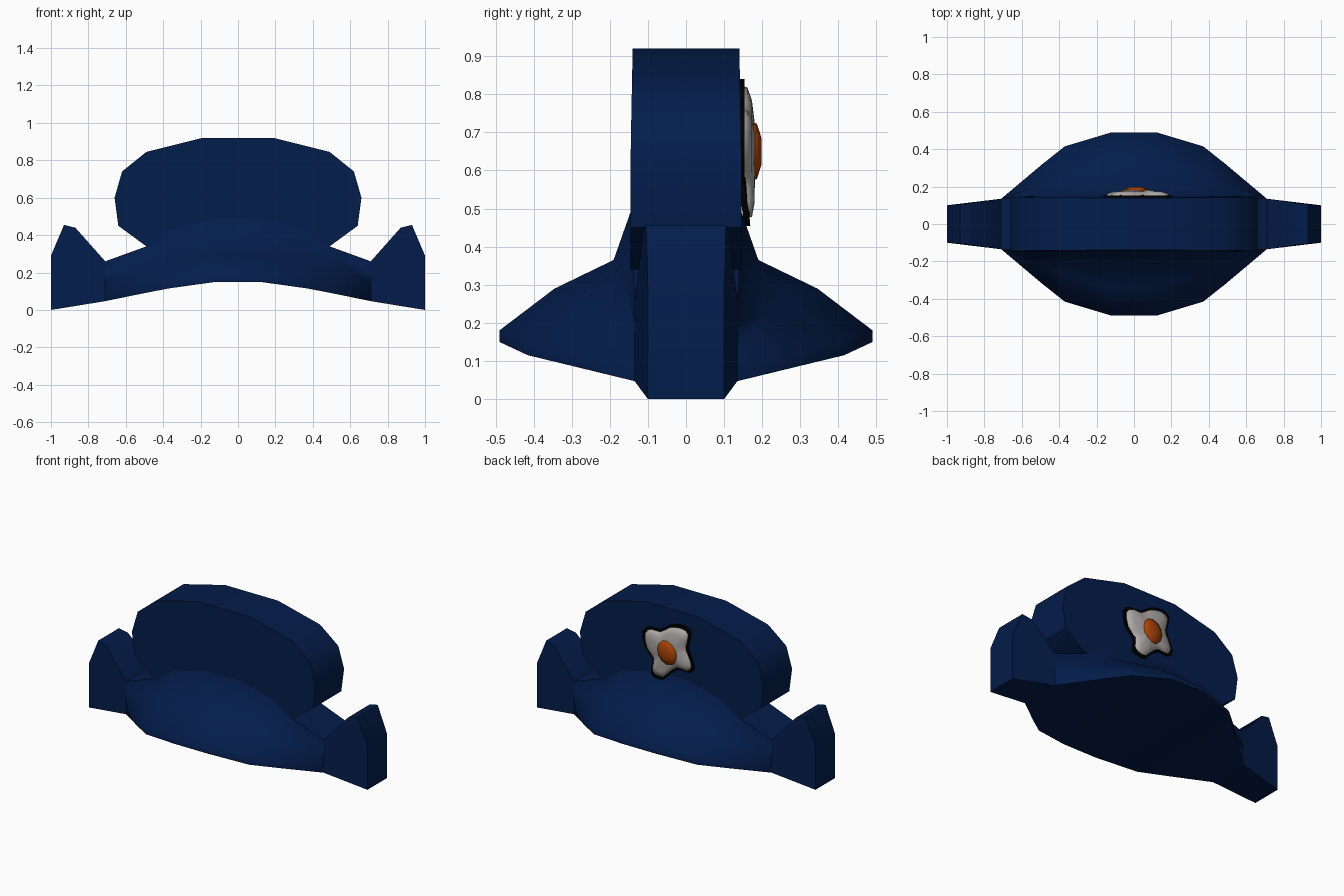
import bpy, bmesh, math

cube = bpy.data.objects.get("Cube")
if cube:
    bpy.data.objects.remove(cube)


def material(name, rgb):
    m = bpy.data.materials.new(name)
    m.use_nodes = True
    m.diffuse_color = (*rgb, 1)
    bsdf = next(n for n in m.node_tree.nodes if n.type == 'BSDF_PRINCIPLED')
    bsdf.inputs["Base Color"].default_value = (*rgb, 1)
    bsdf.inputs["Roughness"].default_value = 1
    return m


navy = material("navy", (0.001, 0.012, 0.07))
black = material("black", (0, 0, 0))
white = material("egg_white", (0.42, 0.4, 0.39))
orange = material("yolk_orange", (0.38, 0.055, 0.002))


def loft(name, rings, mat, angle=40):
    """Skin equal-length closed rings and cap both ends."""
    bm = bmesh.new()
    rows = [[bm.verts.new(p) for p in ring] for ring in rings]
    n = len(rows[0])
    for a, b in zip(rows, rows[1:]):
        for i in range(n):
            j = (i + 1) % n
            bm.faces.new((a[i], a[j], b[j], b[i]))
    bm.faces.new(rows[0][::-1])
    bm.faces.new(rows[-1])
    bmesh.ops.recalc_face_normals(bm, faces=bm.faces)
    me = bpy.data.meshes.new(name)
    bm.to_mesh(me)
    bm.free()
    ob = bpy.data.objects.new(name, me)
    bpy.context.collection.objects.link(ob)
    me.materials.append(mat)
    bpy.ops.object.select_all(action='DESELECT')
    ob.select_set(True)
    bpy.context.view_layer.objects.active = ob
    bpy.ops.object.shade_smooth_by_angle(angle=math.radians(angle))
    return ob


# Crown: rounded slab, a little thicker low down
half = [(0.19, 0.92), (0.49, 0.845), (0.62, 0.74), (0.66, 0.60), (0.64, 0.45), (0.49, 0.34)]
outline = half + [(-x, z) for x, z in reversed(half)]


def crown_depth(z):
    return 0.14 + 0.006 * min(1, (0.92 - z) / 0.3)


loft("crown", [[(x, s * crown_depth(z), z) for x, z in outline] for s in (-1, 1)], navy)

# Brim: half profiles (y, z) from crown join out to the rim and underside
stations = [
    (0.12, [(0.146, 0.49), (0.19, 0.365), (0.345, 0.29), (0.49, 0.18), (0.49, 0.15)]),
    (0.37, [(0.144, 0.43), (0.175, 0.345), (0.265, 0.26), (0.415, 0.15), (0.415, 0.115)]),
    (0.49, [(0.14, 0.34), (0.155, 0.30), (0.215, 0.22), (0.32, 0.125), (0.32, 0.092)]),
    (0.71, [(0.135, 0.26), (0.135, 0.20), (0.135, 0.14), (0.135, 0.08), (0.135, 0.047)]),
]


def brim_ring(x, prof):
    return [(x, -y, z) for y, z in prof] + [(x, y, z) for y, z in reversed(prof)]


rings = [brim_ring(-x, p) for x, p in reversed(stations)] + [brim_ring(x, p) for x, p in stations]
loft("brim", rings, navy, 60)

# Upturned side tips
tip = [(0.71, 0.047, 0.135), (0.71, 0.26, 0.135), (0.87, 0.44, 0.112),
       (0.93, 0.455, 0.105), (1.0, 0.29, 0.1), (1.0, 0.0, 0.1)]
for name, side in (("left_tip", 1), ("right_tip", -1)):
    loft(name, [[(side * x, s * d, z) for x, z, d in tip] for s in (-1, 1)], navy)

# Fried egg badge on the back: wavy outline (x, z), rounded between the points
wave = [(0.205, 0.73), (0.155, 0.77), (0.083, 0.77), (0.01, 0.82), (-0.083, 0.84),
        (-0.14, 0.81), (-0.12, 0.715), (-0.133, 0.67), (-0.165, 0.59), (-0.133, 0.546),
        (-0.06, 0.55), (0.01, 0.50), (0.054, 0.457), (0.119, 0.462), (0.14, 0.50),
        (0.133, 0.566), (0.19, 0.63)]
egg = []
for i, p in enumerate(wave):
    before, after, later = (wave[(i + k) % len(wave)] for k in (-1, 1, 2))
    egg.append(p)
    egg.append(tuple((9 * (b + c) - a - d) / 16 for a, b, c, d in zip(before, p, after, later)))
cx, cz = 0.015, 0.655


def egg_ring(scale, y):
    """Scaled outline whose lower lobe lifts away from the brim."""
    ring = []
    for px, pz in egg:
        x, z = cx + (px - cx) * scale, cz + (pz - cz) * scale
        ring.append((x, y + 0.15 * max(0, 0.56 - z), z))
    return ring


loft("egg_border", [egg_ring(1, 0.138), egg_ring(1, 0.153)], black)
loft("egg_white", [egg_ring(0.9, 0.15), egg_ring(0.88, 0.161), egg_ring(0.7, 0.173),
                   egg_ring(0.35, 0.181)], white, 60)


# Yolk: low tilted dome
def yolk_ring(scale, y):
    ring = []
    for i in range(12):
        a = math.tau * i / 12
        u, v = 0.072 * scale * math.cos(a), 0.083 * scale * math.sin(a)
        ring.append((0.01 + u * 0.9 + v * 0.4, y, 0.65 - u * 0.4 + v * 0.9))
    return ring


loft("yolk", [yolk_ring(1, 0.168), yolk_ring(0.92, 0.186), yolk_ring(0.45, 0.198)], orange, 60)
